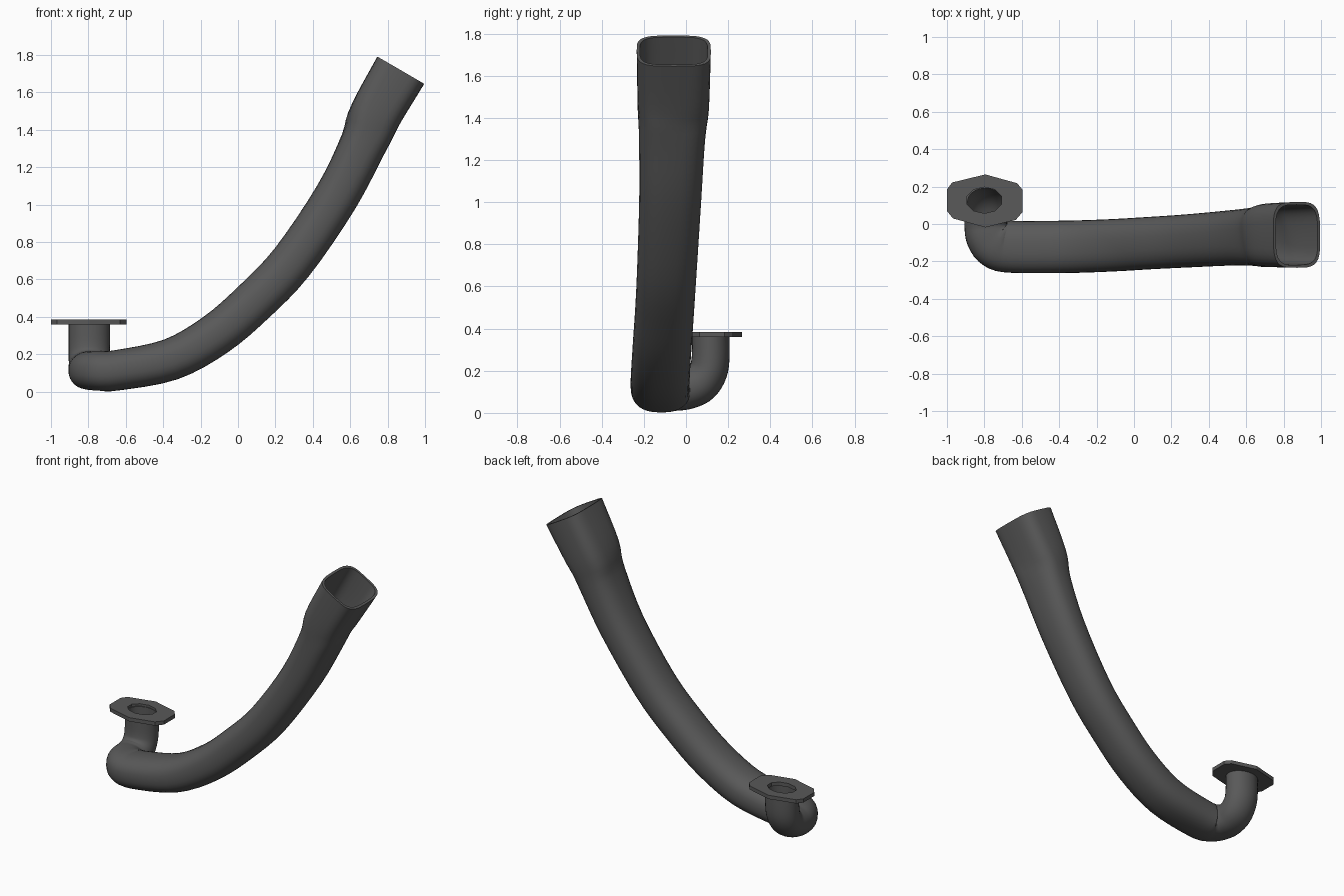
import bpy, bmesh, math
from mathutils import Vector

if "Cube" in bpy.data.objects:
    bpy.data.objects.remove(bpy.data.objects["Cube"])

metal = bpy.data.materials.new("dark_grey_metal")
metal.diffuse_color = (0.1, 0.1, 0.1, 1)
metal.use_nodes = True
metal.node_tree.nodes["Principled BSDF"].inputs["Base Color"].default_value = metal.diffuse_color


def finish(bm, name, smooth):
    bmesh.ops.recalc_face_normals(bm, faces=bm.faces)
    me = bpy.data.meshes.new(name)
    bm.to_mesh(me)
    bm.free()
    me.materials.append(metal)
    ob = bpy.data.objects.new(name, me)
    bpy.context.collection.objects.link(ob)
    if smooth:
        bpy.context.view_layer.objects.active = ob
        ob.select_set(True)
        bpy.ops.object.shade_smooth_by_angle(angle=math.radians(40))
        ob.select_set(False)
    return ob


# Pipe stations: x, y, z, half width, half height, squareness
stations = [
    (-0.795, 0.118, 0.37, 0.11, 0.088, 2.0),
    (-0.795, 0.116, 0.25, 0.11, 0.09, 2.0),
    (-0.795, 0.100, 0.185, 0.11, 0.092, 2.0),
    (-0.795, 0.060, 0.138, 0.11, 0.097, 2.1),
    (-0.795, 0.000, 0.116, 0.112, 0.100, 2.2),
    (-0.780, -0.060, 0.113, 0.122, 0.104, 2.3),
    (-0.735, -0.105, 0.112, 0.136, 0.107, 2.4),
    (-0.650, -0.122, 0.114, 0.139, 0.108, 2.4),
    (-0.360, -0.122, 0.172, 0.140, 0.112, 2.4),
    (-0.120, -0.114, 0.305, 0.140, 0.115, 2.4),
    (0.085, -0.102, 0.480, 0.140, 0.117, 2.4),
    (0.290, -0.090, 0.695, 0.142, 0.118, 2.4),
    (0.525, -0.074, 1.040, 0.148, 0.119, 2.5),
    (0.670, -0.066, 1.325, 0.158, 0.124, 2.8),
    (0.735, -0.060, 1.482, 0.170, 0.138, 3.3),
    (0.870, -0.058, 1.718, 0.176, 0.145, 3.8),
]
SIDES, STEPS, WALL = 32, 4, 0.015


def spline(pts):
    # smooth curve through all stations, sizes included
    p = [Vector(q) for q in pts]
    p = [2 * p[0] - p[1]] + p + [2 * p[-1] - p[-2]]
    out = []
    for i in range(1, len(p) - 2):
        a, b, c, d = p[i - 1:i + 3]
        for s in range(STEPS):
            t = s / STEPS
            out.append(0.5 * (2 * b + (c - a) * t + (2 * a - 5 * b + 4 * c - d) * t * t
                              + (3 * b - a - 3 * c + d) * t ** 3))
    out.append(p[-2])
    return out


def power(v, e):
    return math.copysign(abs(v) ** e, v)


path = spline(stations)
centres = [Vector(q[:3]) for q in path]


def ring(i, inset):
    t = centres[min(i + 1, len(path) - 1)] - centres[max(i - 1, 0)]
    if i < STEPS:
        t = Vector((0, 0, -1))
    t.normalize()
    side = Vector((0, 0, 1)).cross(t)
    side = side.normalized() if side.length > 0.02 else Vector((1, 0, 0))
    up = t.cross(side)
    w, h, n = path[i][3] - inset, path[i][4] - inset, path[i][5]
    pts = []
    for k in range(SIDES):
        a = 2 * math.pi * k / SIDES
        pts.append(centres[i] + side * w * power(math.cos(a), 2 / n)
                   + up * h * power(math.sin(a), 2 / n))
    return pts


# Hollow bent pipe: outer skin, then back along the inner skin
bm = bmesh.new()
order = [(i, 0) for i in range(len(path))] + [(i, WALL) for i in reversed(range(len(path)))]
rings = [[bm.verts.new(v) for v in ring(i, s)] for i, s in order]
for j, r in enumerate(rings):
    q = rings[(j + 1) % len(rings)]
    for k in range(SIDES):
        m = (k + 1) % SIDES
        bm.faces.new((r[k], r[m], q[m], q[k]))
finish(bm, "bent_pipe", True)

# Mounting flange: ten-sided plate with a ten-sided hole
outline = [(-0.795, 0.265), (-0.625, 0.218), (-0.595, 0.182), (-0.595, 0.065), (-0.632, 0.022),
           (-0.795, -0.018), (-0.968, 0.03), (-1.0, 0.07), (-1.0, 0.185), (-0.972, 0.222)]
hole = [(-0.8 + 0.097 * math.sin(k * math.pi / 5), 0.127 + 0.07 * math.cos(k * math.pi / 5))
        for k in range(10)]
bm = bmesh.new()
loops = [[bm.verts.new((x, y, z)) for x, y in shape]
         for shape, z in ((outline, 0.36), (outline, 0.385), (hole, 0.385), (hole, 0.36))]
for j in range(4):
    a, b = loops[j], loops[(j + 1) % 4]
    for k in range(10):
        m = (k + 1) % 10
        bm.faces.new((a[k], a[m], b[m], b[k]))
finish(bm, "mounting_flange", False)
